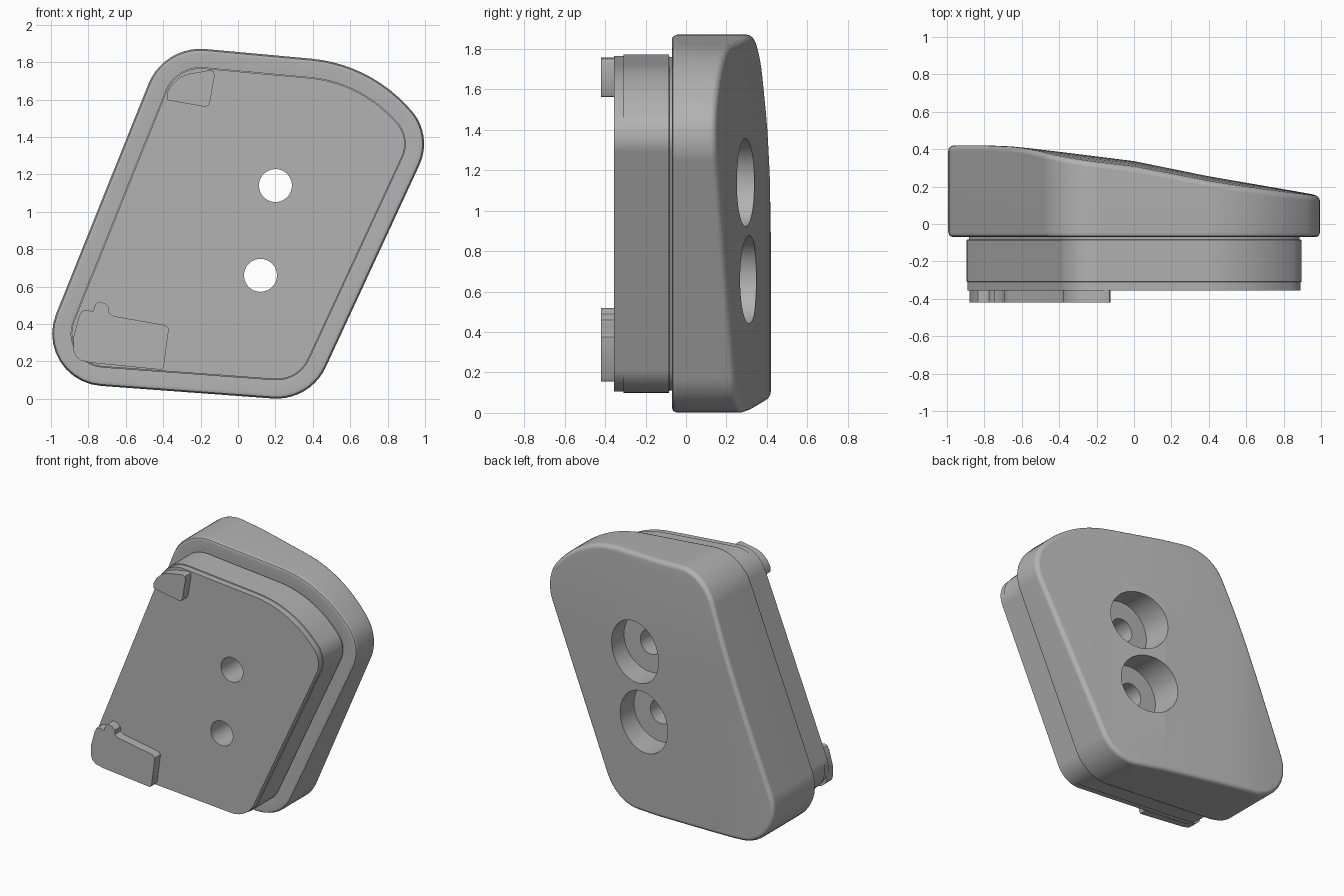
import bpy, bmesh, math
from mathutils import Vector

if "Cube" in bpy.data.objects:
    bpy.data.objects.remove(bpy.data.objects["Cube"])

grey = bpy.data.materials.new("plain grey")
grey.use_nodes = True
grey.diffuse_color = (0.45, 0.45, 0.45, 1)
grey.node_tree.nodes["Principled BSDF"].inputs["Base Color"].default_value = (0.45, 0.45, 0.45, 1)

# Pad outline: corner x, corner z, fillet radius
CORNERS = [(-1.116, 0.097, 0.28), (0.385, -0.013, 0.29), (1.046, 1.414, 0.268),
           (0.693, 1.791, 0.795), (-0.396, 1.89, 0.30)]
# Back surface depth along x
DEPTH = [(-1.1, 0.42), (-0.78, 0.42), (-0.66, 0.415), (-0.56, 0.405), (-0.4, 0.386),
         (0, 0.336), (0.4, 0.255), (1.1, 0.134)]
BACK = 5.0  # marker height for rings that follow the back surface


def outline(inset, steps=10):
    """Filleted outline, moved inward by inset."""
    pts = []
    for i, (x, z, r) in enumerate(CORNERS):
        c = Vector((x, z))
        a = (Vector(CORNERS[i - 1][:2]) - c).normalized()
        b = (Vector(CORNERS[(i + 1) % len(CORNERS)][:2]) - c).normalized()
        half = a.angle(b) / 2
        centre = c + (a + b).normalized() * (r / math.sin(half))
        start = c + a * (r / math.tan(half)) - centre
        turn = math.pi - 2 * half
        s = math.atan2(start.y, start.x)
        for k in range(steps + 1):
            t = s + turn * k / steps
            pts.append(centre + Vector((math.cos(t), math.sin(t))) * (r - inset))
    return pts


def back_depth(x, z):
    for (x0, y0), (x1, y1) in zip(DEPTH, DEPTH[1:]):
        if x <= x1:
            y = y0 + (y1 - y0) * (x - x0) / (x1 - x0)
            break
    return y - 0.07 * max(0, z - 1.2) ** 2


def loft(bm, rings):
    """Join rings of (y, points) and cap both ends."""
    loops = [[bm.verts.new((p[0], y, p[1])) for p in pts] for y, pts in rings]
    n = len(loops[0])
    for lo, hi in zip(loops, loops[1:]):
        for i in range(n):
            j = (i + 1) % n
            bm.faces.new((lo[i], lo[j], hi[j], hi[i]))
    bm.faces.new(loops[0])
    bm.faces.new(loops[-1])


def make_object(name, bm):
    bmesh.ops.recalc_face_normals(bm, faces=bm.faces)
    mesh = bpy.data.meshes.new(name)
    bm.to_mesh(mesh)
    bm.free()
    mesh.materials.append(grey)
    ob = bpy.data.objects.new(name, mesh)
    bpy.context.scene.collection.objects.link(ob)
    return ob


def smooth(ob):
    bpy.ops.object.select_all(action='DESELECT')
    ob.select_set(True)
    bpy.context.view_layer.objects.active = ob
    bpy.ops.object.shade_smooth_by_angle(angle=math.radians(35))


# Pad body: front plug, groove, flange and rounded sloping back
R = 0.03
levels = [(-0.355, 0.104), (-0.31, 0.104), (-0.308, 0.098), (-0.085, 0.098), (-0.082, 0.11),
          (-0.065, 0.11), (-0.065, 0.09), (-0.07, 0.025), (-0.064, 0.008), (-0.045, 0)]
for k in range(5):
    t = math.pi / 2 * k / 4
    levels.append((BACK - R + R * math.sin(t), R - R * math.cos(t)))
bm = bmesh.new()
loft(bm, [(y, outline(d)) for y, d in levels])


def slice_back(point, normal):
    faces = [f for f in bm.faces if all(v.co.y > 1 for v in f.verts)]
    geom = set(faces)
    for f in faces:
        geom.update(f.edges)
        geom.update(f.verts)
    bmesh.ops.bisect_plane(bm, geom=list(geom), plane_co=point, plane_no=normal)


for x, _ in DEPTH[1:-1]:
    slice_back((x, 0, 0), (1, 0, 0))
for z in (1.2, 1.35, 1.5, 1.65, 1.78):
    slice_back((0, 0, z), (0, 0, 1))
for v in bm.verts:
    if v.co.y > 1:
        v.co.y += back_depth(v.co.x, v.co.z) - BACK
body = make_object("pad_body", bm)

# Two counterbored screw holes
for x, z in ((0.2, 1.14), (0.12, 0.66)):
    bm = bmesh.new()
    circle = [(math.cos(a * math.tau / 64), math.sin(a * math.tau / 64)) for a in range(64)]
    loft(bm, [(y, [(x + r * c, z + r * s) for c, s in circle])
              for y, r in ((-0.6, 0.088), (0.11, 0.088), (0.11, 0.218), (0.8, 0.218))])
    cutter = make_object("hole_cutter", bm)
    cutter.hide_render = True
    mod = body.modifiers.new("hole", 'BOOLEAN')
    mod.operation = 'DIFFERENCE'
    mod.solver = 'EXACT'
    mod.object = cutter
    bpy.context.view_layer.objects.active = body
    bpy.ops.object.modifier_apply(modifier=mod.name)
    bpy.data.objects.remove(cutter)
smooth(body)
body.modifiers.new("clean shading", 'WEIGHTED_NORMAL').keep_sharp = True

# Raised locating tabs on the front
TABS = {
    "upper_tab": [(-.38, 1.6), (-.38, 1.635), (-.355, 1.68), (-.31, 1.72), (-.26, 1.738), (-.15, 1.757),
                  (-.13, 1.75), (-.125, 1.73), (-.15, 1.585), (-.16, 1.565), (-.18, 1.562), (-.37, 1.595)],
    "lower_tab": [(-.88, .26), (-.88, .33), (-.85, .44), (-.835, .468), (-.81, .475), (-.775, .467), (-.763, .505),
                  (-.745, .52), (-.71, .51), (-.69, .49), (-.69, .46), (-.665, .442), (-.39, .394), (-.37, .375),
                  (-.397, .17), (-.41, .155), (-.78, .192), (-.84, .205), (-.87, .23)],
}
for name, pts in TABS.items():
    bm = bmesh.new()
    loft(bm, [(-0.345, pts), (-0.42, pts)])
    smooth(make_object(name, bm))
